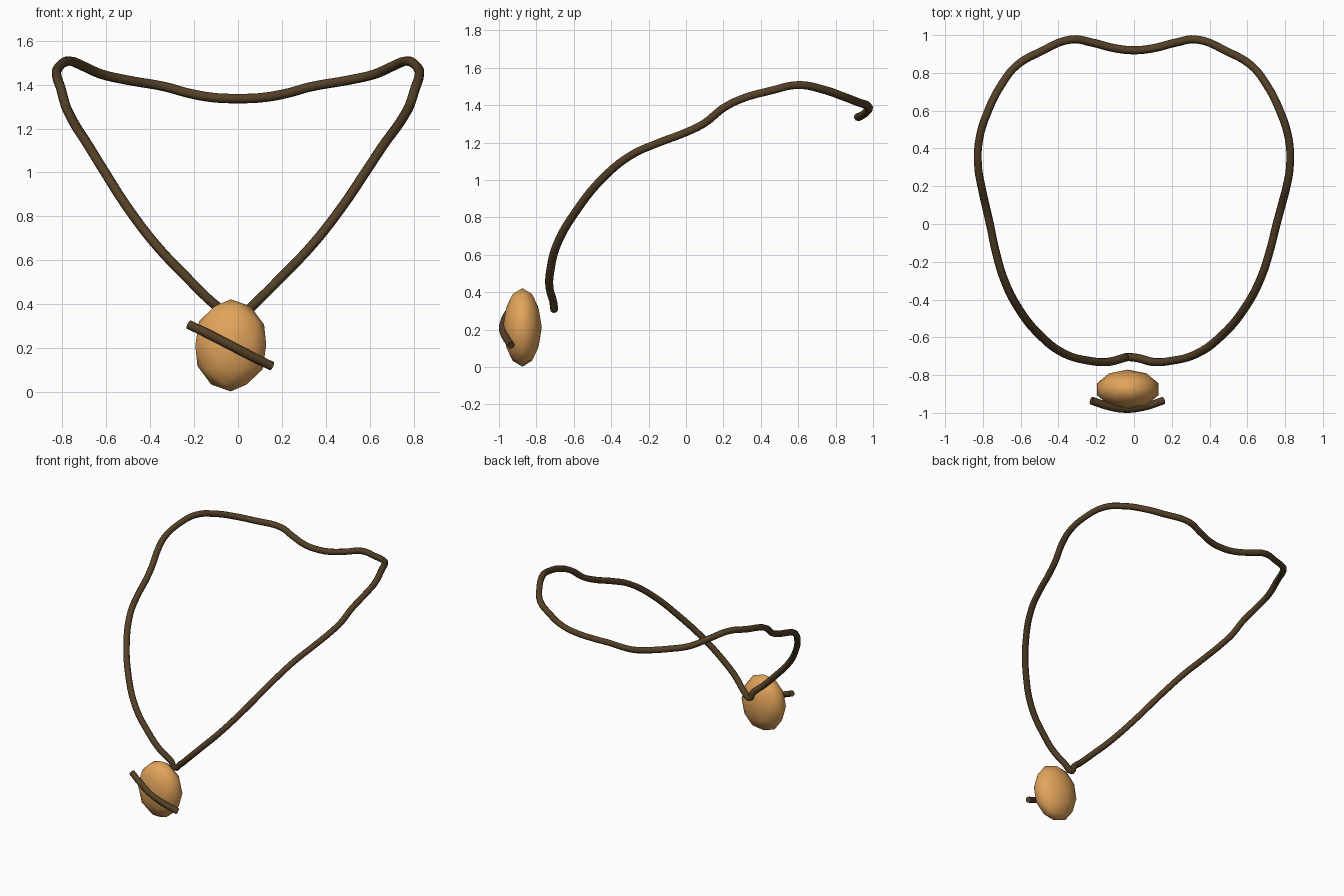
import bpy
import math

default_cube = bpy.data.objects.get("Cube")
if default_cube:
    bpy.data.objects.remove(default_cube, do_unlink=True)


def make_material(name, colour):
    material = bpy.data.materials.new(name)
    material.use_nodes = True
    material.diffuse_color = (*colour, 1)
    material.node_tree.nodes["Principled BSDF"].inputs["Base Color"].default_value = (*colour, 1)
    return material


def make_tube(name, points, radius, material, closed):
    """Sweep a round section through the points and turn it into a mesh."""
    curve = bpy.data.curves.new(name + "_path", "CURVE")
    curve.dimensions = "3D"
    curve.resolution_u = 5
    curve.bevel_depth = radius
    curve.bevel_resolution = 2
    curve.use_fill_caps = not closed
    spline = curve.splines.new("BEZIER")
    spline.bezier_points.add(len(points) - 1)
    spline.use_cyclic_u = closed
    for knot, position in zip(spline.bezier_points, points):
        knot.co = position
        knot.handle_left_type = knot.handle_right_type = "AUTO"
    tube = bpy.data.objects.new(name, curve)
    bpy.context.collection.objects.link(tube)
    bpy.ops.object.select_all(action="DESELECT")
    tube.select_set(True)
    bpy.context.view_layer.objects.active = tube
    bpy.ops.object.convert(target="MESH")
    tube = bpy.context.object
    tube.name = name
    tube.data.materials.clear()
    tube.data.materials.append(material)
    bpy.ops.object.shade_smooth_by_angle(angle=math.radians(65))
    return tube


brown = make_material("dark brown leather", (0.09, 0.052, 0.02))
amber = make_material("amber wood", (0.76, 0.37, 0.105))

# Cord: left half mirrors the right, drifting sideways toward the low front tip
right_half = [
    (0.02, -0.71, 0.35), (0.1, -0.73, 0.425), (0.2, -0.724, 0.525),
    (0.33, -0.688, 0.66), (0.465, -0.59, 0.83), (0.59, -0.44, 1.015),
    (0.67, -0.29, 1.135), (0.717, -0.15, 1.198), (0.755, 0, 1.255),
    (0.782, 0.1, 1.305), (0.808, 0.2, 1.385), (0.825, 0.3, 1.435),
    (0.819, 0.45, 1.477), (0.772, 0.6, 1.508), (0.7, 0.74, 1.482),
    (0.62, 0.84, 1.447), (0.5, 0.91, 1.42), (0.33, 0.977, 1.39),
    (0.22, 0.96, 1.36), (0.1, 0.93, 1.34),
]
left_half = [(-x - 0.04 * max(0, 0.2 - y), y, z) for x, y, z in reversed(right_half)]
front_tip = (-0.035, -0.705, 0.31)
back_middle = (0, 0.92, 1.337)
make_tube("neck_cord", [front_tip, *right_half, back_middle, *left_half], 0.022, brown, True)

# Faceted oval bead hanging at the front
bpy.ops.mesh.primitive_ico_sphere_add(subdivisions=2, radius=1, location=(-0.033, -0.875, 0.212))
bead = bpy.context.object
bead.name = "pendant_bead"
bead.scale = (0.17, 0.104, 0.21)
bpy.ops.object.transform_apply(location=False, rotation=False, scale=True)
bead.data.materials.append(amber)
bpy.ops.object.shade_smooth()

# Bowed slanting strip across the bead
strip = [(-0.225, -0.935, 0.307), (-0.13, -0.966, 0.261), (-0.035, -0.979, 0.212),
         (0.06, -0.966, 0.163), (0.155, -0.935, 0.117)]
make_tube("pendant_strip", strip, 0.021, brown, False)
